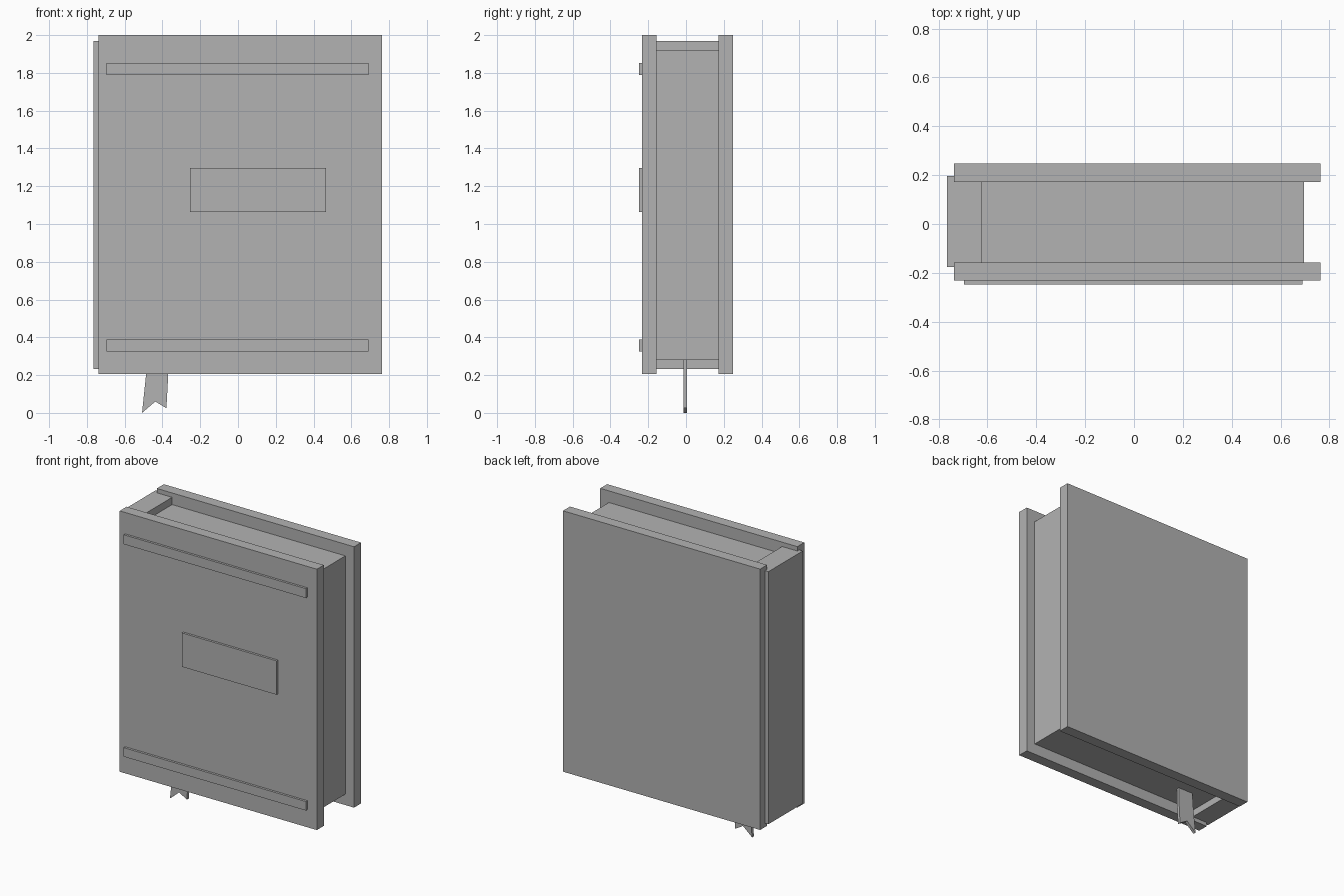
import bpy, bmesh

if "Cube" in bpy.data.objects:
    bpy.data.objects.remove(bpy.data.objects["Cube"])

grey = bpy.data.materials.new("plain grey")
grey.diffuse_color = (0.448, 0.448, 0.448, 1)
grey.use_nodes = True
grey.node_tree.nodes["Principled BSDF"].inputs["Base Color"].default_value = grey.diffuse_color


def finish(name, bm):
    bmesh.ops.recalc_face_normals(bm, faces=bm.faces)
    mesh = bpy.data.meshes.new(name)
    bm.to_mesh(mesh)
    bm.free()
    mesh.materials.append(grey)
    obj = bpy.data.objects.new(name, mesh)
    bpy.context.collection.objects.link(obj)
    return obj


def box(name, x, y, z):
    """Box from (min, max) ranges on each axis."""
    bm = bmesh.new()
    bmesh.ops.create_cube(bm, size=1)
    for v in bm.verts:
        v.co = [r[0] if c < 0 else r[1] for c, r in zip(v.co, (x, y, z))]
    return finish(name, bm)


# Covers
for name, y in (("front_cover", (-0.232, -0.157)), ("back_cover", (0.172, 0.248))):
    box(name, (-0.738, 0.763), y, (0.205, 2.0))

# Spine and page block
box("spine", (-0.765, -0.622), (-0.177, 0.197), (0.232, 1.97))
box("pages", (-0.63, 0.697), (-0.16, 0.175), (0.28, 1.92))

# Raised bands and title plate on the front cover
for name, z in (("upper_band", (1.788, 1.853)), ("lower_band", (0.326, 0.388))):
    box(name, (-0.697, 0.69), (-0.248, -0.225), z)
box("title_plate", (-0.253, 0.467), (-0.248, -0.225), (1.063, 1.296))

# Bookmark ribbon with a notched end
profile = [(-0.482, 0.29), (-0.37, 0.29), (-0.37, 0.19), (-0.379, 0.025),
           (-0.438, 0.06), (-0.508, 0.0), (-0.488, 0.19)]
bm = bmesh.new()
face = bm.faces.new([bm.verts.new((x, -0.014, z)) for x, z in profile])
ext = bmesh.ops.extrude_face_region(bm, geom=[face])
for v in ext["geom"]:
    if isinstance(v, bmesh.types.BMVert):
        v.co.y = 0.006
finish("bookmark_ribbon", bm)
